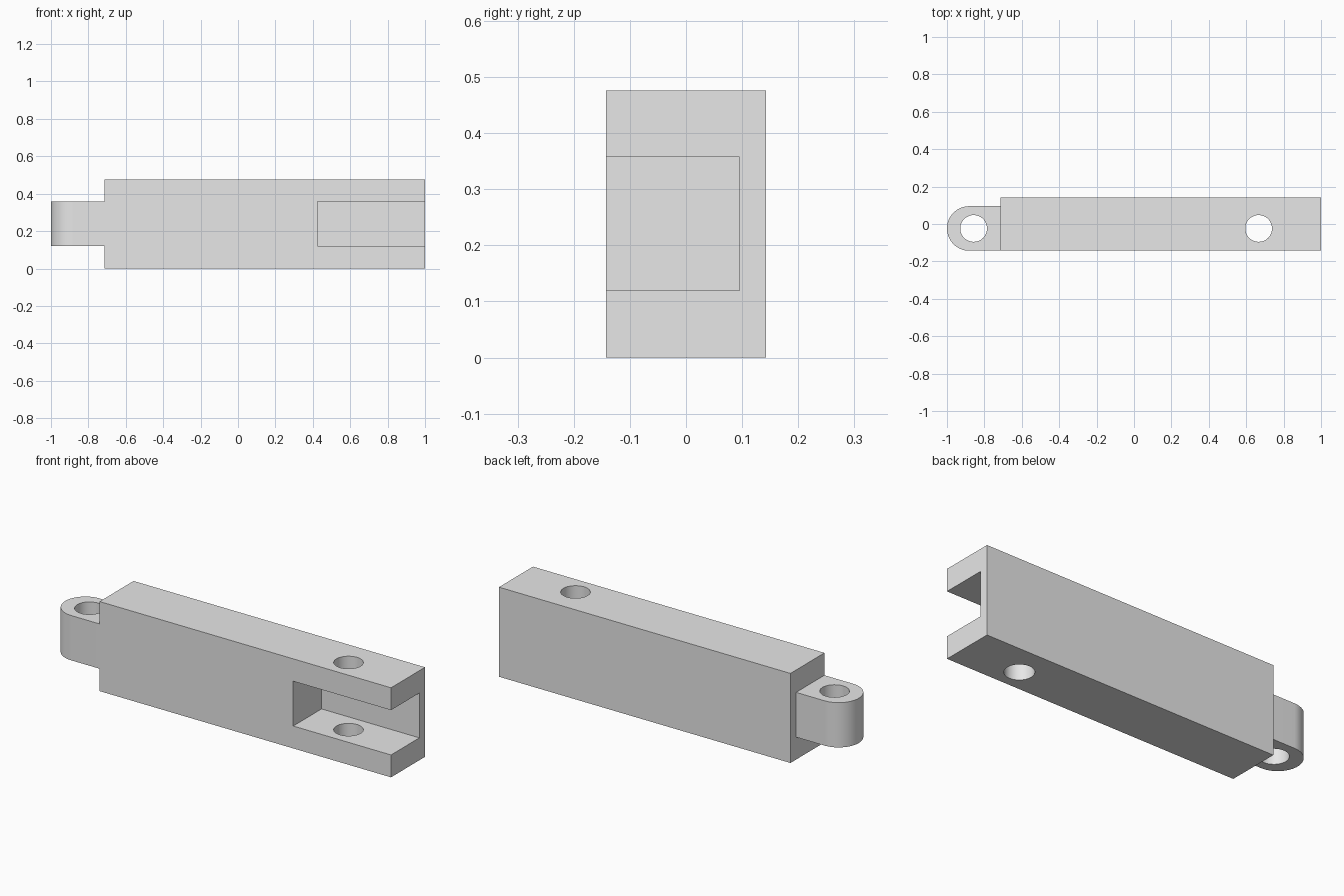
import bpy, bmesh
from math import sin, cos, pi, radians

old = bpy.data.objects.get("Cube")
if old:
    bpy.data.objects.remove(old, do_unlink=True)

U = 2 / 42                      # one design unit
HALF_Y = 3 * U
MID_Y = -0.5 * U                # centre line of tongue and pin holes
Z0, Z1, TOP = 2.5 * U, 7.5 * U, 10 * U
SHOULDER = -15 * U              # where the tongue meets the bar

grey = bpy.data.materials.new("light grey")
grey.use_nodes = True
grey.diffuse_color = (0.8, 0.8, 0.8, 1)
grey.node_tree.nodes["Principled BSDF"].inputs["Base Color"].default_value = (0.8, 0.8, 0.8, 1)


def prism(name, outline, z0, z1):
    """Extrude a closed xy outline from z0 to z1."""
    bm = bmesh.new()
    base = bm.faces.new([bm.verts.new((x, y, z0)) for x, y in outline])
    top = bmesh.ops.extrude_face_region(bm, geom=[base])["geom"]
    verts = [g for g in top if isinstance(g, bmesh.types.BMVert)]
    bmesh.ops.translate(bm, verts=verts, vec=(0, 0, z1 - z0))
    bmesh.ops.recalc_face_normals(bm, faces=bm.faces)
    mesh = bpy.data.meshes.new(name)
    bm.to_mesh(mesh)
    bm.free()
    mesh.materials.append(grey)
    obj = bpy.data.objects.new(name, mesh)
    bpy.context.collection.objects.link(obj)
    return obj


def rect(x0, x1, y0, y1):
    return [(x0, y0), (x1, y0), (x1, y1), (x0, y1)]


def arc(cx, cy, r, a0, a1, n):
    return [(cx + r * cos(a0 + (a1 - a0) * i / n), cy + r * sin(a0 + (a1 - a0) * i / n))
            for i in range(n + 1)]


def combine(target, tool, operation):
    mod = target.modifiers.new(tool.name, "BOOLEAN")
    mod.operation, mod.solver, mod.object = operation, "EXACT", tool
    tool.hide_render = True
    return tool


# Main bar
link = prism("link_bar", rect(SHOULDER, 1, -HALF_Y, HALF_Y), 0, TOP)

# Rounded tongue, flush with the front of the bar
R = 2.5 * U
tongue_outline = arc(-1 + R, MID_Y, R, pi / 2, 3 * pi / 2, 32)
tongue_outline += [(SHOULDER + U, MID_Y - R), (SHOULDER + U, MID_Y + R)]
tools = [combine(link, prism("tongue", tongue_outline, Z0, Z1), "UNION")]

# Slot open to the front and the end, leaving a thin back wall
slot = prism("slot_cutter", rect(0.425, 1.1, -HALF_Y - 0.1, 2 * U), Z0, Z1)
tools.append(combine(link, slot, "DIFFERENCE"))

# Pin holes through the tongue and the fork
for name, x in (("tongue_hole", -18 * U), ("fork_hole", 14 * U)):
    circle = arc(x, MID_Y, 1.5 * U, 0, 2 * pi, 48)[:-1]
    tools.append(combine(link, prism(name, circle, -0.1, TOP + 0.1), "DIFFERENCE"))

# Bake the joined shape and remove the helpers
bpy.context.view_layer.update()
deps = bpy.context.evaluated_depsgraph_get()
baked = bpy.data.meshes.new_from_object(link.evaluated_get(deps))
link.modifiers.clear()
link.data = baked
for tool in tools:
    bpy.data.objects.remove(tool, do_unlink=True)

# Merge flush faces into clean flats
bm = bmesh.new()
bm.from_mesh(baked)
bmesh.ops.remove_doubles(bm, verts=bm.verts, dist=1e-5)
bmesh.ops.dissolve_limit(bm, angle_limit=radians(0.5), verts=bm.verts, edges=bm.edges)
bm.to_mesh(baked)
bm.free()

# Smooth round walls, sharp edges
bpy.ops.object.select_all(action="DESELECT")
link.select_set(True)
bpy.context.view_layer.objects.active = link
bpy.ops.object.shade_smooth_by_angle(angle=radians(30))
